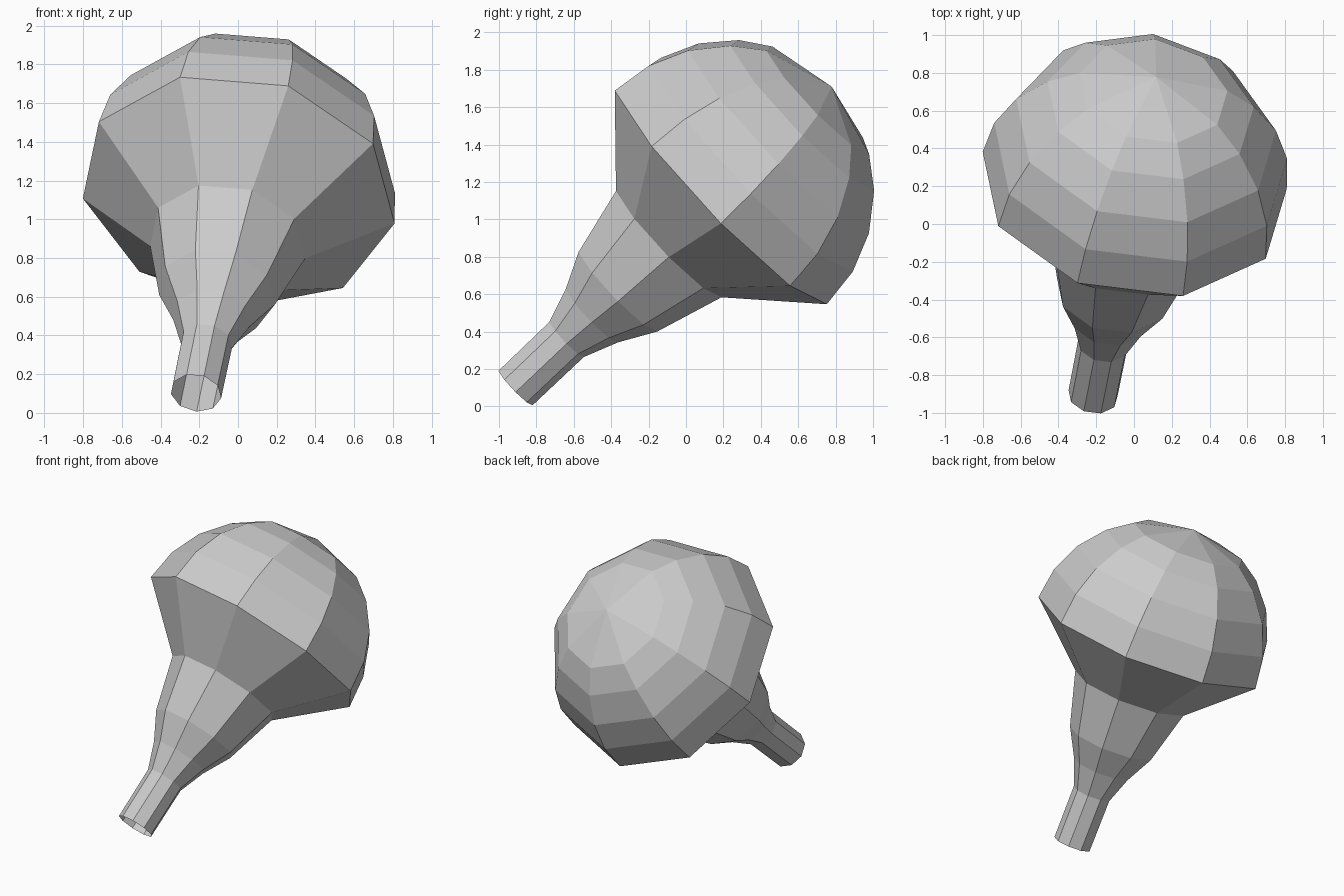
import bpy, bmesh, math
from mathutils import Vector

if "Cube" in bpy.data.objects:
    bpy.data.objects.remove(bpy.data.objects["Cube"])

SIDES = 9
R = 0.826
CENTRE = Vector((0.0, 0.186, 1.147))          # centre of the widest ring
AXIS = Vector((0.142, 0.717, 0.682)).normalized()
U = Vector((0.80, 0.0, -0.167))
U = (U - AXIS * U.dot(AXIS)).normalized()
W = AXIS.cross(U)

# profile: (distance along axis, radius), open neck first
profile = [(-1.53, 0.133), (-1.15, 0.135), (-0.962, 0.204), (-0.767, 0.307), (-0.388, 0.411)]
profile += [(R * math.sin(math.radians(a)), R * math.cos(math.radians(a)))
            for a in (0, 15.7, 31.3, 47.3, 61)]


def add_ring(bm, t, r):
    return [bm.verts.new(CENTRE + AXIS * t
                         + (U * math.cos(a) + W * math.sin(a)) * r)
            for a in (2 * math.pi * i / SIDES for i in range(SIDES))]


# tilted bulb: hollow neck flaring into a faceted dome
bm = bmesh.new()
rings = [add_ring(bm, t, r) for t, r in profile]
for a, b in zip(rings, rings[1:]):
    for i in range(SIDES):
        j = (i + 1) % SIDES
        bm.faces.new((a[i], a[j], b[j], b[i]))

# dome tip
tip = bm.verts.new(CENTRE + AXIS * R)
for i in range(SIDES):
    bm.faces.new((rings[-1][i], rings[-1][(i + 1) % SIDES], tip))

mesh = bpy.data.meshes.new("bulb")
bm.to_mesh(mesh)
bm.free()
bpy.context.collection.objects.link(bpy.data.objects.new("bulb", mesh))
